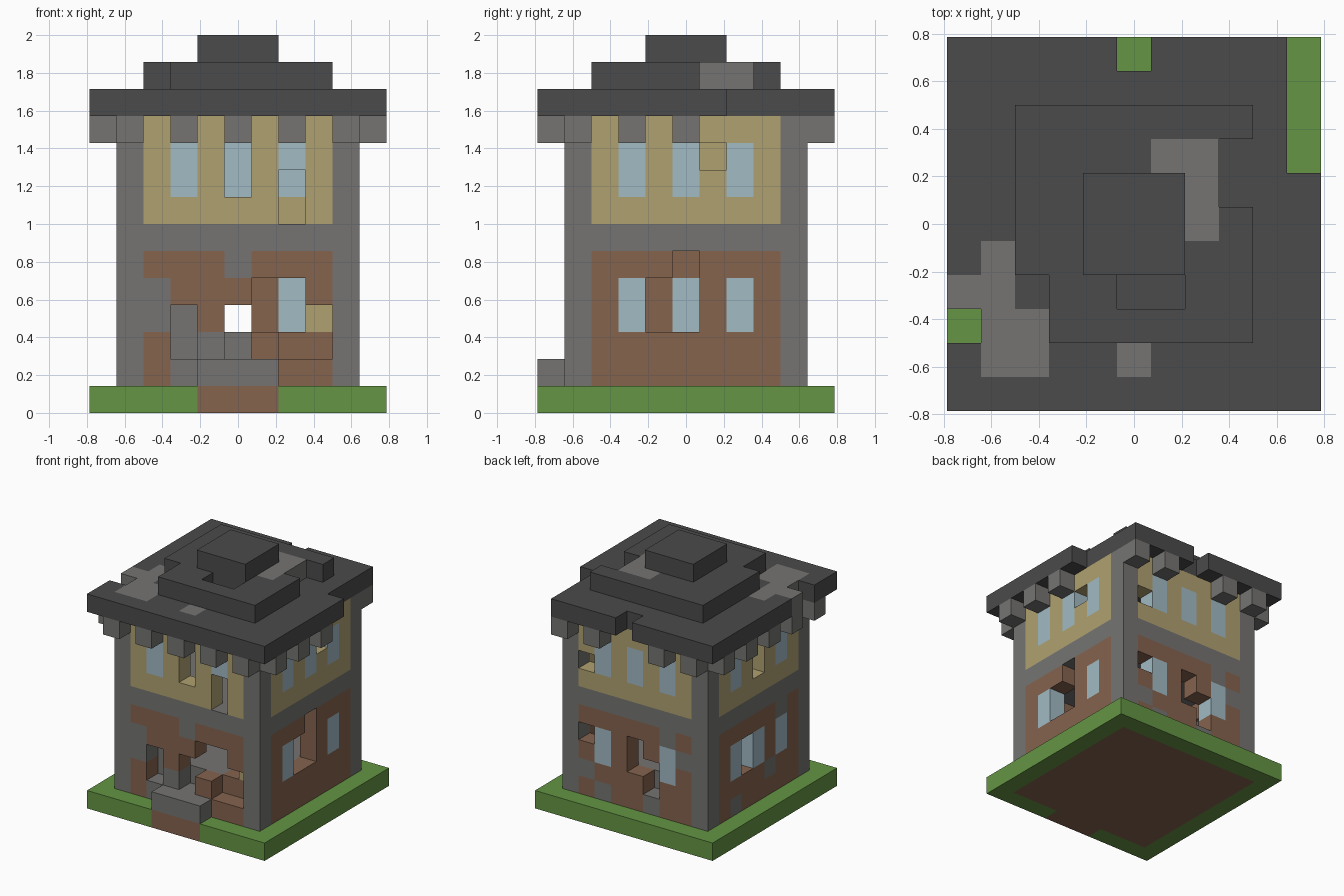
import bpy
import bmesh
from mathutils import Vector
from itertools import product

if "Cube" in bpy.data.objects:
    bpy.data.objects.remove(bpy.data.objects["Cube"], do_unlink=True)

UNIT = 1 / 7                      # edge of one block
COLOURS = {
    "slate": (0.070, 0.070, 0.070),
    "stone": (0.178, 0.175, 0.170),
    "plaster": (0.435, 0.355, 0.165),
    "timber": (0.235, 0.126, 0.076),
    "grass": (0.128, 0.300, 0.057),
    "glass": (0.360, 0.495, 0.555),
}
NAMES = list(COLOURS)
MATERIALS = []
for name, rgb in COLOURS.items():
    mat = bpy.data.materials.new(name)
    mat.use_nodes = True
    mat.diffuse_color = (*rgb, 1)
    mat.node_tree.nodes["Principled BSDF"].inputs["Base Color"].default_value = (*rgb, 1)
    MATERIALS.append(mat)

cells = {}                        # block position -> (part, colour)


def fill(part, colour, xs, ys, zs):
    """Fill a box of blocks; each range is inclusive."""
    spans = [range(lo, hi + 1) for lo, hi in (xs, ys, zs)]
    for cell in product(*spans):
        cells[cell] = (part, colour)


def paint(colour, *positions):
    for p in positions:
        cells[p] = (cells[p][0], colour)


def remove(*positions):
    for p in positions:
        cells.pop(p, None)


# Ground slab with earth under the house and a path to the door
fill("ground", "grass", (0, 10), (0, 10), (0, 0))
fill("ground", "timber", (1, 9), (1, 9), (0, 0))
fill("ground", "timber", (4, 6), (0, 0), (0, 0))

# Walls: stone corners and band, timber below, plaster above, glass windows
for i, j, k in product(range(1, 10), range(1, 10), range(1, 11)):
    on_x, on_y = i in (1, 9), j in (1, 9)
    if not (on_x or on_y):
        continue
    along = j if on_x else i
    if (on_x and on_y) or k == 6:
        colour = "stone"
    elif along in (3, 5, 7) and (k in (8, 9) or (k in (3, 4) and j != 1)):
        colour = "glass"
    else:
        colour = "timber" if k < 6 else "plaster"
    cells[i, j, k] = ("walls", colour)

# Stone repairs in the timber storey
paint("stone", (5, 1, 5), (2, 1, 3), (2, 1, 4), (3, 1, 1), (4, 1, 2), (5, 1, 1))
paint("stone", (3, 9, 5), (2, 9, 4), (4, 9, 1), (7, 9, 1), (8, 9, 2))
paint("stone", (1, 4, 2), (1, 7, 1), (1, 3, 5))
paint("timber", (5, 9, 3), (5, 9, 4))

# Broken openings: front, back, then the two sides
remove((3, 1, 2), (3, 1, 3), (5, 1, 2), (5, 1, 3), (6, 1, 3), (6, 1, 4),
       (7, 1, 2), (7, 1, 3), (7, 1, 4), (8, 1, 2), (8, 1, 3),
       (5, 1, 8), (5, 1, 9), (7, 1, 7), (7, 1, 8))
remove((8, 9, 8), (8, 9, 4), (5, 9, 3), (5, 9, 4), (4, 9, 2), (4, 9, 3))
remove((9, 4, 3), (9, 4, 4), (9, 5, 3), (9, 5, 4), (9, 5, 5), (9, 6, 9))
remove((1, 6, 3), (1, 6, 4), (1, 5, 8), (1, 5, 9))

# Floors and rubble inside
fill("floors", "stone", (2, 8), (2, 8), (1, 2))
fill("floors", "timber", (7, 8), (2, 3), (2, 2))
fill("floors", "stone", (2, 8), (2, 8), (6, 6))
fill("rubble", "stone", (3, 3), (2, 2), (3, 3))
fill("rubble", "plaster", (8, 8), (2, 2), (3, 3))

# Door step
fill("door_step", "stone", (4, 6), (0, 0), (1, 1))

# Brackets under the eaves on all four sides
for n in range(1, 10, 2):
    for i, j in ((n, 0), (n, 10), (0, n), (10, n)):
        cells[i, j, 10] = ("eave_brackets", "stone")
remove((10, 7, 10), (10, 9, 10), (5, 10, 10))

# Stepped roof with missing and worn blocks
fill("roof_eaves", "slate", (0, 10), (0, 10), (11, 11))
fill("roof_middle", "slate", (2, 8), (2, 8), (12, 12))
fill("roof_cap", "slate", (4, 6), (4, 6), (13, 13))
remove(*[(10, j, 11) for j in range(7, 11)], (5, 10, 11), (0, 2, 11))
remove((2, 2, 12), (2, 3, 12), (8, 6, 12), (8, 7, 12), (5, 3, 12), (6, 3, 12))
paint("stone", *[(1, j, 11) for j in range(1, 5)],
      (2, 1, 11), (2, 2, 11), (0, 3, 11), (5, 1, 11))
paint("stone", (6, 7, 12), (7, 7, 12), (7, 6, 12), (7, 5, 12))


def build(part):
    """Make one mesh from the exposed block faces of a part."""
    bm = bmesh.new()
    corners = {}

    def corner(p):
        key = tuple(round(2 * c) for c in p)
        if key not in corners:
            x, y, z = p
            corners[key] = bm.verts.new(((x - 5) * UNIT, (y - 5) * UNIT, (z + 0.5) * UNIT))
        return corners[key]

    for cell, (owner, colour) in cells.items():
        if owner != part:
            continue
        for axis, sign in product(range(3), (-1, 1)):
            out = Vector((0, 0, 0))
            out[axis] = sign
            centre = Vector(cell)
            if tuple(int(c) for c in centre + out) in cells:
                continue
            u = Vector((0, 0, 0))
            u[(axis + 1) % 3] = 0.5
            v = out.cross(u)
            mid = centre + out / 2
            face = bm.faces.new([corner(mid + q) for q in (-u - v, u - v, u + v, v - u)])
            face.material_index = NAMES.index(colour)
    mesh = bpy.data.meshes.new(part)
    bm.to_mesh(mesh)
    bm.free()
    for mat in MATERIALS:
        mesh.materials.append(mat)
    bpy.context.collection.objects.link(bpy.data.objects.new(part, mesh))


for part in dict.fromkeys(owner for owner, _ in cells.values()):
    build(part)
